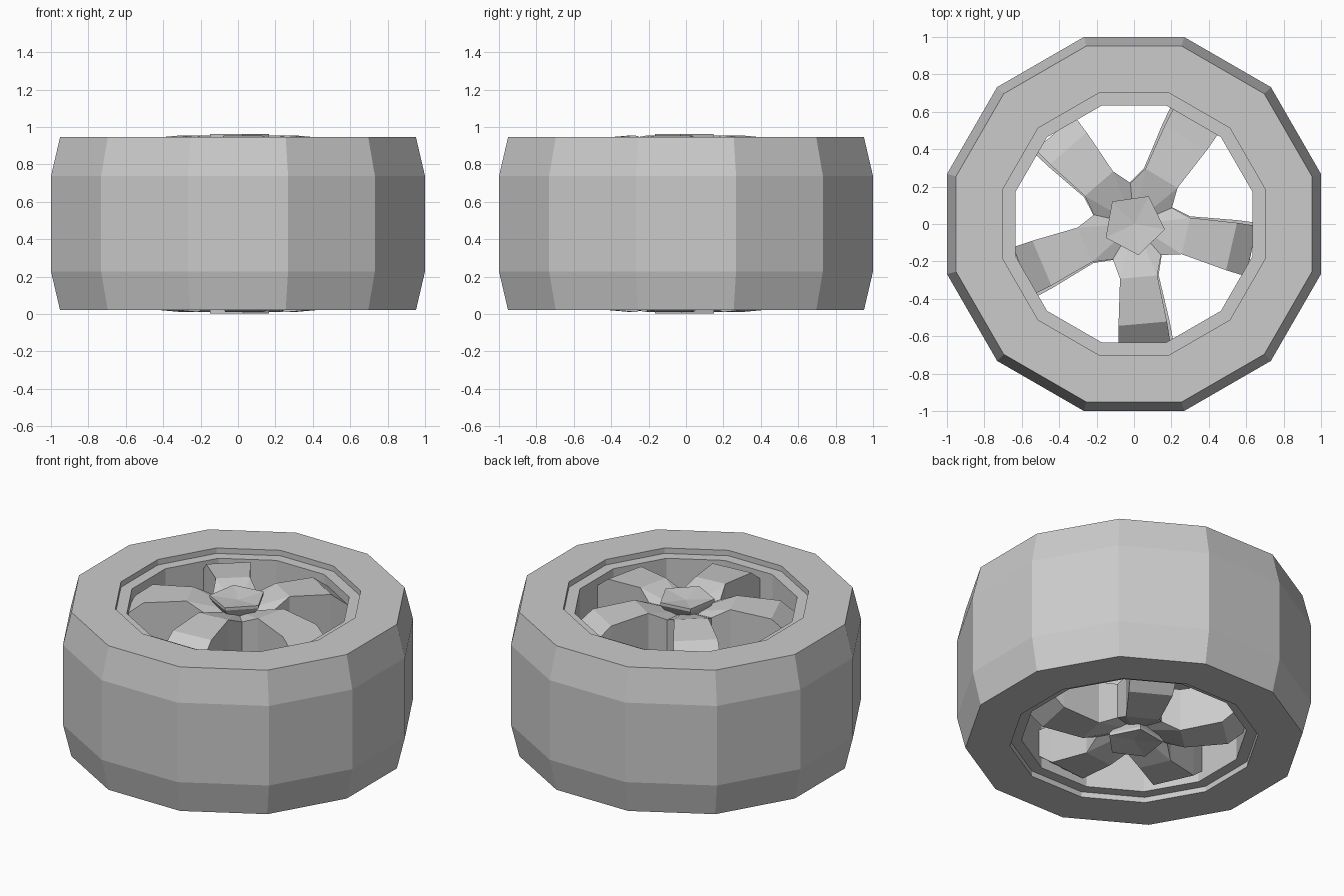
import bpy, bmesh
from math import sin, cos, radians, pi

if "Cube" in bpy.data.objects:
    bpy.data.objects.remove(bpy.data.objects["Cube"])

HEIGHT = 0.965  # the two wheel faces mirror about half of this height


def finish(name, bm):
    bmesh.ops.recalc_face_normals(bm, faces=bm.faces[:])
    me = bpy.data.meshes.new(name)
    bm.to_mesh(me)
    bm.free()
    ob = bpy.data.objects.new(name, me)
    bpy.context.collection.objects.link(ob)
    return ob


def lathe(name, profile, sides=12):
    """Closed (radius, z) profile swept round z as a flat-sided ring."""
    bm = bmesh.new()
    rings = []
    for i in range(sides):
        a = 2 * pi * (i + 0.5) / sides
        rings.append([bm.verts.new((r * cos(a), r * sin(a), z)) for r, z in profile])
    n = len(profile)
    for i in range(sides):
        p, q = rings[i], rings[(i + 1) % sides]
        for j in range(n):
            k = (j + 1) % n
            bm.faces.new((p[j], q[j], q[k], p[k]))
    return finish(name, bm)


def place(side, z):
    return z if side > 0 else HEIGHT - z


def spokes(name, side, turn):
    """Five-armed star with a dished centre and sloped arm ends."""
    bm = bmesh.new()

    def vert(a, along, across, z):
        x = along * cos(a) - across * sin(a)
        y = along * sin(a) + across * cos(a)
        return bm.verts.new((x, y, place(side, z)))

    back_z = 0.68
    centre = vert(0, 0, 0, 0.87)
    notches, arms = [], []
    for i in range(5):
        a = radians(turn + 72 * i)
        notches.append(vert(a - radians(36), 0.22, 0, 0.905))
        arms.append([(vert(a, r, -w, z), vert(a, r, w, z)) for r, w, z in
                     ((0.285, 0.10, 0.955), (0.535, 0.13, 0.933), (0.645, 0.138, 0.845))])
    outline = []
    for i in range(5):
        n0, n1, arm = notches[i], notches[(i + 1) % 5], arms[i]
        (l0, r0), (l1, r1), (l2, r2) = arm
        bm.faces.new((centre, n0, l0))
        bm.faces.new((centre, l0, r0))
        bm.faces.new((centre, r0, n1))
        bm.faces.new((l0, l1, r1, r0))
        bm.faces.new((l1, l2, r2, r1))
        outline += [n0, l0, l1, l2, r2, r1, r0]
    back = [bm.verts.new((v.co.x, v.co.y, place(side, back_z))) for v in outline]
    for i in range(len(outline)):
        j = (i + 1) % len(outline)
        bm.faces.new((outline[i], outline[j], back[j], back[i]))
    bm.faces.new(back)
    return finish(name, bm)


def hub_cap(name, side, turn):
    """Pentagonal cap, wider at its face and slightly dished."""
    bm = bmesh.new()
    rings = []
    for r, z in ((0.168, 0.963), (0.168, 0.945), (0.11, 0.87)):
        ring = []
        for i in range(5):
            a = radians(turn + 72 * i)
            ring.append(bm.verts.new((r * cos(a), r * sin(a), place(side, z))))
        rings.append(ring)
    centre = bm.verts.new((0, 0, place(side, 0.945)))
    for i in range(5):
        j = (i + 1) % 5
        bm.faces.new((centre, rings[0][i], rings[0][j]))
        for p, q in zip(rings, rings[1:]):
            bm.faces.new((p[i], q[i], q[j], p[j]))
    bm.faces.new(rings[2])
    return finish(name, bm)


# Tyre: twelve-sided ring with sloped shoulders
lathe("tyre", [(0.725, 0.02), (0.985, 0.02), (1.035, 0.227), (1.035, 0.738),
               (0.985, 0.945), (0.725, 0.945)])

# Rim: set slightly below the tyre on both faces
lathe("rim", [(0.657, 0.055), (0.735, 0.055), (0.735, 0.91), (0.657, 0.91)])

# Spokes and hub caps on both faces
for side, label, turn in ((1, "upper", -13), (-1, "lower", -11.5)):
    spokes(label + "_spokes", side, turn)
    hub_cap(label + "_hub_cap", side, turn + 3)
